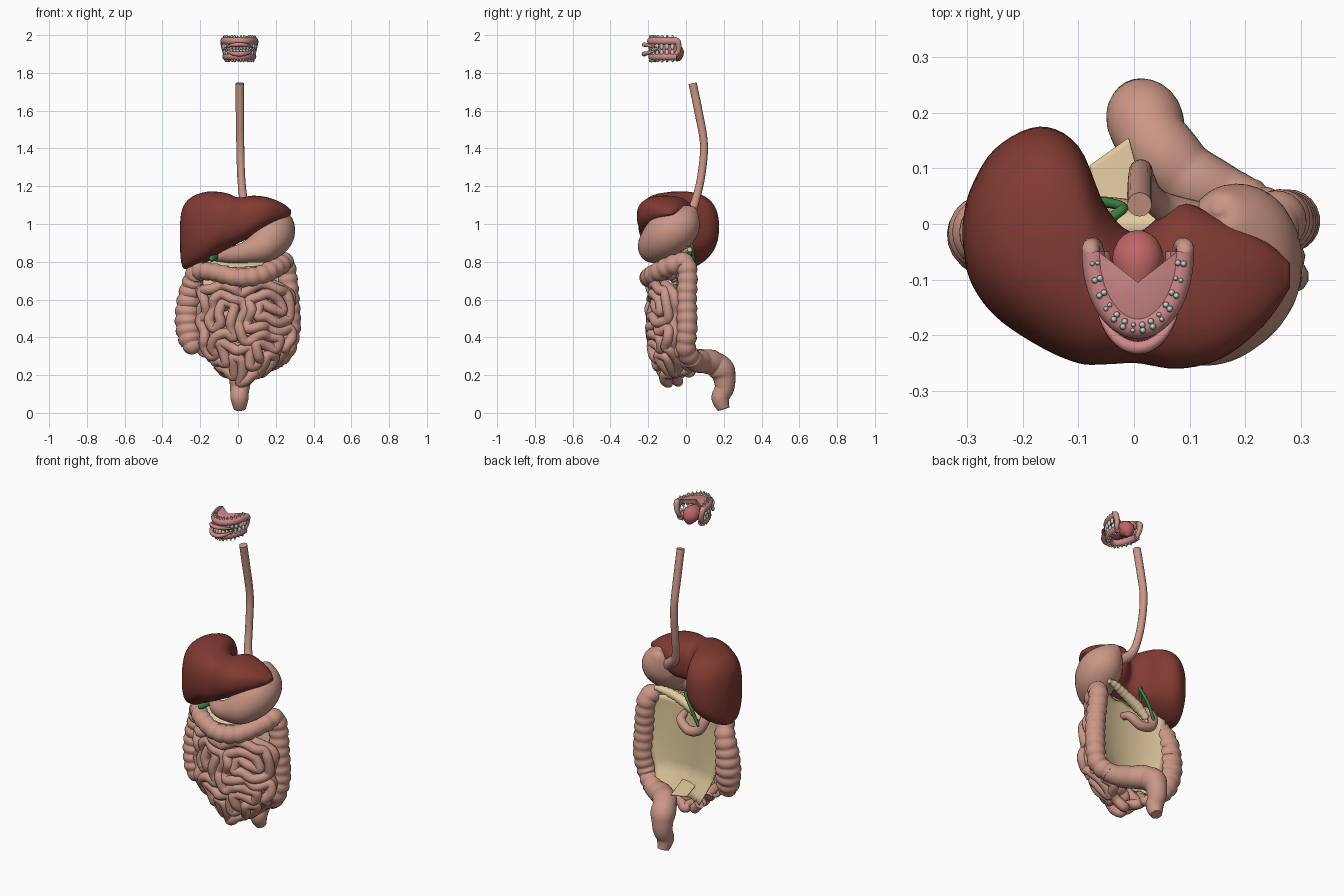
import bpy, bmesh, math, random
from mathutils import Vector, Matrix

old = bpy.data.objects.get("Cube")
if old:
    bpy.data.objects.remove(old)


def material(name, *rgb):
    m = bpy.data.materials.new(name)
    m.use_nodes = True
    m.diffuse_color = (*rgb, 1)
    m.node_tree.nodes["Principled BSDF"].inputs["Base Color"].default_value = (*rgb, 1)
    return m


FLESH = material("flesh", 0.6, 0.31, 0.24)
LIVER = material("liver_red", 0.22, 0.044, 0.032)
CREAM = material("cream_membrane", 0.77, 0.6, 0.35)
GREEN = material("bile_green", 0.04, 0.22, 0.05)
GUM = material("gum_pink", 0.62, 0.25, 0.25)
TONGUE = material("tongue_red", 0.52, 0.13, 0.13)
TOOTH = material("tooth_grey", 0.6, 0.65, 0.59)


def finish(name, bm, mat):
    bmesh.ops.recalc_face_normals(bm, faces=bm.faces)
    me = bpy.data.meshes.new(name)
    bm.to_mesh(me)
    bm.free()
    me.materials.append(mat)
    ob = bpy.data.objects.new(name, me)
    bpy.context.collection.objects.link(ob)
    bpy.ops.object.select_all(action="DESELECT")
    ob.select_set(True)
    bpy.context.view_layer.objects.active = ob
    bpy.ops.object.shade_smooth_by_angle(angle=math.radians(50))
    return ob


def spline(pts, n):
    """Smooth curve through points of any dimension."""
    p = [pts[0], *pts, pts[-1]]
    out = []
    for quad in zip(p, p[1:], p[2:], p[3:]):
        for k in range(n):
            t = k / n
            out.append([(2 * b + (c - a) * t + (2 * a - 5 * b + 4 * c - d) * t * t
                         + (3 * b - a - 3 * c + d) * t ** 3) / 2 for a, b, c, d in zip(*quad)])
    return out + [list(pts[-1])]


def loft(name, rings, mat):
    bm = bmesh.new()
    loops = [[bm.verts.new(v) for v in ring] for ring in rings]
    for a, b in zip(loops, loops[1:]):
        for i in range(len(a)):
            bm.faces.new((a[i - 1], a[i], b[i], b[i - 1]))
    bm.faces.new(loops[0])
    bm.faces.new(loops[-1])
    return finish(name, bm, mat)


def tube(name, pts, mat, n=8, sides=16, pouch=0.0, period=0.05):
    """Sweep (x, y, z, radius) points; pouch adds bulges along the length."""
    path = spline(pts, n)
    pos = [Vector(p[:3]) for p in path]
    normal, length, rings = Vector((0.31, 0.9, 0.2)), 0.0, []
    for i, c in enumerate(pos):
        d = (pos[min(i + 1, len(pos) - 1)] - pos[max(i - 1, 0)]).normalized()
        normal = (normal - d * normal.dot(d)).normalized()
        side = d.cross(normal)
        length += (c - pos[i - 1]).length if i else 0
        r = max(path[i][3], 0.001) * (1 + pouch * (abs(math.sin(math.pi * length / period)) - 0.7))
        rings.append([c + r * (normal * math.cos(a) + side * math.sin(a))
                      for a in (math.tau * k / sides for k in range(sides))])
    return loft(name, rings, mat)


def sheet(name, f, mat, n=16):
    bm = bmesh.new()
    g = [[bm.verts.new(f(i / n, j / n)) for j in range(n + 1)] for i in range(n + 1)]
    for i in range(n):
        for j in range(n):
            bm.faces.new((g[i][j], g[i + 1][j], g[i + 1][j + 1], g[i][j + 1]))
    ob = finish(name, bm, mat)
    ob.modifiers.new("thickness", "SOLIDIFY").thickness = 0.006
    return ob


# Gullet and stomach
tube("oesophagus", [(0.01, 0.035, 1.745, 0.022), (0.01, 0.065, 1.6, 0.022), (0.012, 0.095, 1.42, 0.021),
                    (0.017, 0.08, 1.25, 0.021), (0.03, 0.052, 1.13, 0.022), (0.055, 0.03, 1.07, 0.027),
                    (0.12, 0.0, 1.02, 0.04)], FLESH)
tube("stomach", [(0.15, 0.03, 1.09, 0.01), (0.158, 0.022, 1.07, 0.05), (0.182, -0.025, 1.0, 0.108),
                 (0.178, -0.1, 0.945, 0.118), (0.13, -0.165, 0.885, 0.093), (0.05, -0.175, 0.853, 0.06),
                 (-0.03, -0.145, 0.835, 0.043), (-0.09, -0.1, 0.825, 0.026)], FLESH, sides=28)
tube("duodenum", [(-0.08, -0.11, 0.825, 0.025), (-0.12, -0.05, 0.82, 0.028), (-0.13, 0.0, 0.76, 0.028),
                  (-0.1, 0.02, 0.69, 0.028), (-0.03, 0.02, 0.67, 0.027), (0.03, 0.005, 0.71, 0.025),
                  (0.04, -0.05, 0.73, 0.02)], FLESH)
tube("pancreas", [(-0.09, 0.0, 0.74, 0.018), (-0.03, -0.005, 0.795, 0.029), (0.07, 0.0, 0.84, 0.026),
                  (0.14, 0.012, 0.86, 0.022), (0.19, 0.02, 0.865, 0.012)], CREAM, pouch=0.2, period=0.03)

# Liver: rounded sections along x (x, front, back, bottom, top)
stations = spline([(-0.308, -0.03, 0.0, 0.88, 0.99), (-0.295, -0.1, 0.06, 0.775, 1.08),
                   (-0.25, -0.165, 0.135, 0.765, 1.14), (-0.17, -0.22, 0.175, 0.795, 1.17),
                   (-0.1, -0.25, 0.14, 0.84, 1.17), (-0.05, -0.252, 0.03, 0.87, 1.16),
                   (0.005, -0.25, -0.015, 0.9, 1.14), (0.08, -0.26, 0.038, 0.935, 1.15),
                   (0.16, -0.24, 0.008, 0.98, 1.14), (0.235, -0.18, -0.03, 1.02, 1.11),
                   (0.28, -0.115, -0.07, 1.05, 1.075)], 5)


def section(st, sides=40):
    x, f, b, lo, hi = st
    ring = []
    for k in range(sides):
        c, s = math.cos(math.tau * k / sides), math.sin(math.tau * k / sides)
        y = math.copysign(abs(c) ** 0.8, c) * (b - f) / 2
        z = math.copysign(abs(s) ** 0.8, s) * (hi - lo) / 2
        ring.append(Vector((x, (f + b) / 2 + y, (lo + hi) / 2 + z)))
    return ring


loft("liver", [section(s) for s in stations], LIVER)

# Gallbladder and bile duct
tube("gallbladder", [(-0.15, -0.16, 0.81, 0.004), (-0.14, -0.15, 0.815, 0.016), (-0.12, -0.1, 0.83, 0.02),
                     (-0.09, -0.05, 0.85, 0.009)], GREEN)
tube("bile_duct", [(-0.09, -0.05, 0.85, 0.009), (-0.04, 0.01, 0.9, 0.009), (-0.02, 0.03, 0.885, 0.009),
                   (-0.06, 0.04, 0.82, 0.009), (-0.09, 0.04, 0.76, 0.009), (-0.11, 0.035, 0.72, 0.008)],
     GREEN, sides=8)

# Large bowel
tube("colon", [(-0.225, -0.05, 0.315, 0.012), (-0.235, -0.05, 0.335, 0.042), (-0.253, -0.035, 0.39, 0.062),
               (-0.265, -0.02, 0.48, 0.068), (-0.262, -0.015, 0.58, 0.064), (-0.243, -0.02, 0.68, 0.056),
               (-0.215, -0.06, 0.745, 0.05), (-0.13, -0.15, 0.745, 0.047), (0.0, -0.193, 0.717, 0.05),
               (0.12, -0.175, 0.73, 0.05), (0.21, -0.09, 0.775, 0.052), (0.245, -0.01, 0.795, 0.053),
               (0.26, 0.008, 0.73, 0.052), (0.272, 0.003, 0.6, 0.054), (0.278, 0.006, 0.45, 0.054),
               (0.255, 0.0, 0.34, 0.052), (0.2, 0.03, 0.285, 0.054)], FLESH, 14, 22, pouch=0.14, period=0.052)
tube("sigmoid_and_rectum", [(0.24, 0.01, 0.31, 0.045), (0.17, 0.045, 0.275, 0.056), (0.1, 0.08, 0.273, 0.062),
                            (0.04, 0.14, 0.265, 0.066), (0.017, 0.193, 0.22, 0.067), (0.01, 0.205, 0.14, 0.052),
                            (0.008, 0.183, 0.08, 0.048), (0.01, 0.2, 0.02, 0.032)],
     FLESH, 10, 24, pouch=0.05, period=0.09)
tube("appendix", [(-0.22, -0.04, 0.36, 0.02), (-0.19, -0.02, 0.31, 0.012), (-0.15, -0.03, 0.3, 0.008)], FLESH)


# Small bowel: one folded path that fills a grid by circling a random tree
def folded_path(cells, rng):
    links = {c: set() for c in cells}
    stack, seen = [cells[0]], {cells[0]}
    while stack:
        i, j = stack[-1]
        near = [(i + 1, j), (i - 1, j), (i, j + 1), (i, j - 1)]
        free = [c for c in near if c in links and c not in seen]
        if not free:
            stack.pop()
            continue
        pick = rng.choice(free)
        links[i, j].add(pick)
        links[pick].add((i, j))
        seen.add(pick)
        stack.append(pick)
    here = start = (cells[0][0] * 2, cells[0][1] * 2)
    last, path = None, []
    while not path or here != start:
        path.append(here)
        i, j = here
        ci, cj = i // 2, j // 2
        sx, sy = (1 if i % 2 else -1), (1 if j % 2 else -1)
        ways = [(i, j + sy) if (ci, cj + sy) in links[ci, cj] else (i - sx, j),
                (i + sx, j) if (ci + sx, cj) in links[ci, cj] else (i, j - sy)]
        here, last = (ways[1] if ways[0] == last else ways[0]), here
    return path


cells = [(i, j) for j in range(5) for i in range(5)]
for label, seed, depth in (("front", 4, 0.0), ("back", 9, 0.05)):
    rng = random.Random(seed)
    pts = []
    for i, j in folded_path(cells, rng):
        x = -0.185 + 0.05 * i + rng.uniform(-0.01, 0.01)
        z = 0.185 + 0.053 * j + rng.uniform(-0.01, 0.01)
        x, z = x + 0.012 * math.sin(z * 40 + seed), z + 0.02 * math.sin(x * 30 + seed)
        u = (x - 0.04) / 0.26
        low = max(0, (0.4 - z) / 0.21)
        x -= 0.36 * low * low * (x - 0.02)
        z += 0.09 * low * u * u
        y = -0.183 + 0.1 * u * u + 0.07 * low * low + depth + rng.uniform(-0.013, 0.013)
        pts.append((x, y, z, 0.0275))
    tube("small_bowel_" + label, pts, FLESH, 6, 12)

# Membranes behind and above the bowel
sheet("mesentery", lambda u, v: (0.015 + (u - 0.5) * (0.28 + 0.21 * math.sin(math.pi * v * 0.7)),
                                 -0.05 + 0.2 * (u - 0.5) ** 2 + 0.05 * max(0, 0.25 - v) / 0.25,
                                 0.26 + 0.55 * v + 0.006 * math.sin(u * 25)), CREAM)
sheet("mesocolon", lambda u, v: (-0.19 + 0.43 * u,
                                 -0.04 - v * (0.02 + 0.13 * math.sin(math.pi * u)),
                                 0.81 + 0.02 * u - 0.045 * v * v), CREAM)
sheet("mesosigmoid", lambda u, v: (0.04 - 0.09 * u - v * (0.05 - 0.02 * u),
                                   -0.03 + v * (0.185 - 0.05 * u),
                                   0.345 - 0.01 * u - 0.012 * v), CREAM)

# Mouth
MX = 0.007


def arch(t, z, wide=0.08, deep=0.135):
    a = t * math.pi / 2
    return (MX + wide * math.sin(a), -0.05 - deep * math.cos(a), z)


steps = [k / 6 - 1 for k in range(13)]
tube("upper_gum", [(*arch(t, 1.968), 0.021) for t in steps], GUM, 4, 12)
tube("lower_gum", [(*arch(t, 1.886, 0.07, 0.13), 0.02) for t in steps], GUM, 4, 12)
loft("palate", [[arch(t, z, w, w * 1.6) for t in steps] + [(MX, -0.105, z)]
                for z, w in ((1.962, 0.08), (1.98, 0.08), (1.986, 0.07))], GUM)
for label, z, r in (("upper", 1.95, 0.011), ("lower", 1.9, 0.012)):
    tube(label + "_lip", [(*arch(t * 0.62, z + (1.928 - z) * t * t * 0.8, 0.09, 0.172), 0.001 + r * (1 - t * t))
                          for t in steps], GUM, 4, 10)
for side in (-1, 1):
    tube("jaw_flesh_" + ("left" if side > 0 else "right"),
         [(MX + side * 0.08, -0.07, 1.972, 0.012), (MX + side * 0.085, -0.045, 1.967, 0.016),
          (MX + side * 0.078, -0.04, 1.92, 0.014), (MX + side * 0.07, -0.06, 1.885, 0.012)], FLESH)
tube("tongue", [(MX, -0.165, 1.912, 0.006), (MX, -0.15, 1.913, 0.026), (MX, -0.1, 1.917, 0.04),
                (MX, -0.06, 1.912, 0.046), (MX, -0.045, 1.885, 0.034), (MX, -0.04, 1.862, 0.008)], TONGUE, sides=20)

# Teeth, with root tips just showing through the gums
for label, crown, root, wide in (("upper", 1.94, 1.988, 0.088), ("lower", 1.909, 1.868, 0.08)):
    bm = bmesh.new()
    for k in range(14):
        t = (k - 6.5) / 7.2
        turn = Matrix.Rotation(t * math.pi / 2, 4, "Z")
        bmesh.ops.create_uvsphere(bm, u_segments=10, v_segments=7, radius=1,
                                  matrix=Matrix.Translation(arch(t, crown, wide, 0.143)) @ turn
                                  @ Matrix.Diagonal((0.0105, 0.009, 0.018, 1)))
        for inset in (0.005, 0.015):
            size = 0.006 if k % 3 else 0.0045
            bmesh.ops.create_uvsphere(bm, u_segments=8, v_segments=6, radius=1,
                                      matrix=Matrix.Translation(arch(t, root, wide - inset, 0.147 - inset))
                                      @ Matrix.Diagonal((size, size, size * 2, 1)))
    finish(label + "_teeth", bm, TOOTH)
